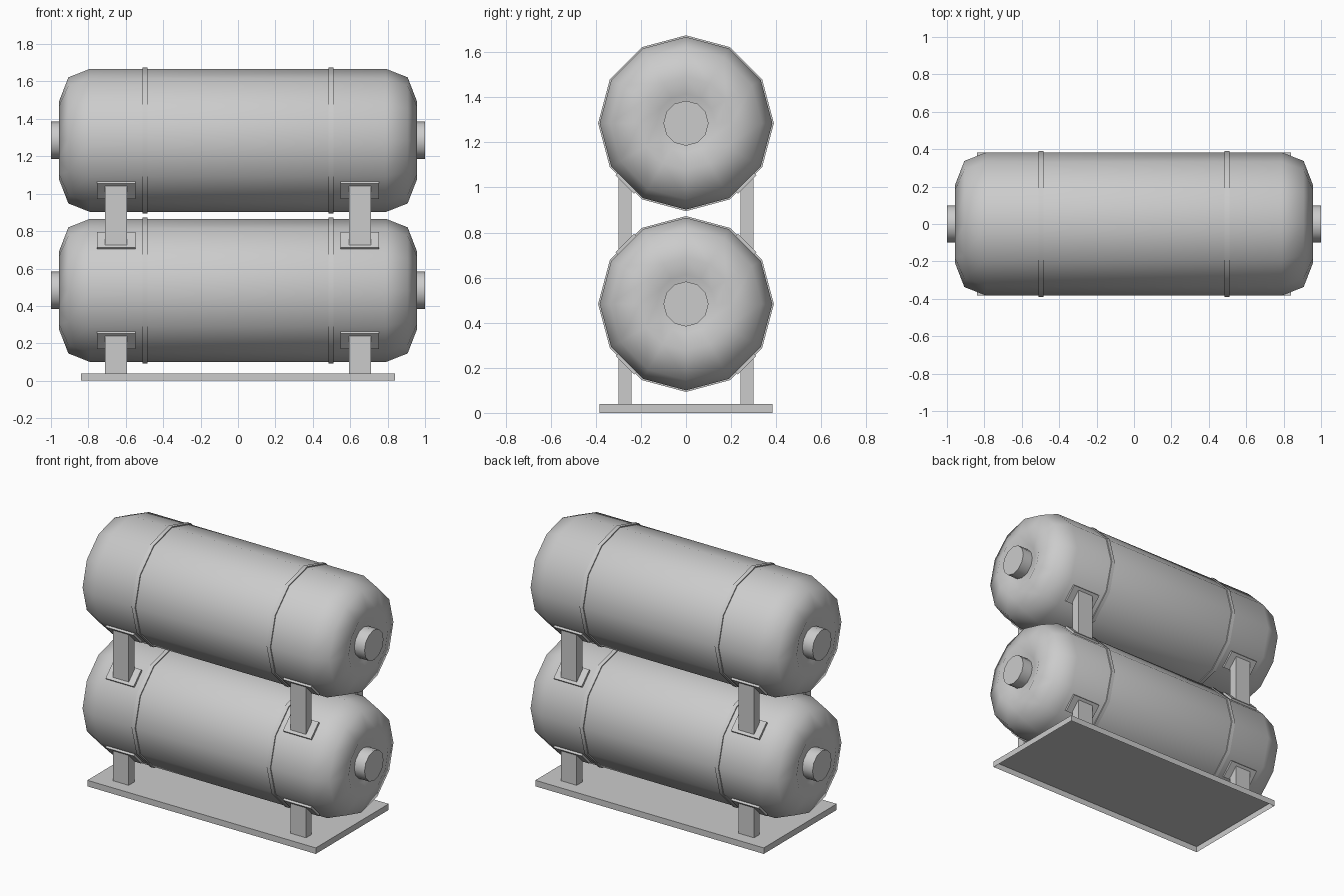
import bpy, bmesh, math
from mathutils import Matrix

if "Cube" in bpy.data.objects:
    bpy.data.objects.remove(bpy.data.objects["Cube"])

SIDES = 12


def finish(name, bm, smooth=None):
    bmesh.ops.recalc_face_normals(bm, faces=bm.faces)
    mesh = bpy.data.meshes.new(name)
    bm.to_mesh(mesh)
    bm.free()
    ob = bpy.data.objects.new(name, mesh)
    bpy.context.collection.objects.link(ob)
    if smooth:
        bpy.ops.object.select_all(action='DESELECT')
        bpy.context.view_layer.objects.active = ob
        ob.select_set(True)
        bpy.ops.object.shade_smooth_by_angle(angle=math.radians(smooth))
    return ob


def lathe(name, profile, zc, capped=True, smooth=50):
    """Turn (x, radius) points round a lengthwise axis at height zc."""
    bm = bmesh.new()
    rings = []
    for x, r in profile:
        rings.append([bm.verts.new((x, r * math.sin(a), zc + r * math.cos(a)))
                      for a in (2 * math.pi * i / SIDES for i in range(SIDES))])
    for a, b in zip(rings, rings[1:]):
        for i in range(SIDES):
            j = (i + 1) % SIDES
            bm.faces.new((a[i], a[j], b[j], b[i]))
    if capped:
        bm.faces.new(rings[0])
        bm.faces.new(rings[-1])
    return finish(name, bm, smooth)


def box(name, centre, size, tilt=0.0):
    bm = bmesh.new()
    bmesh.ops.create_cube(bm, size=1, matrix=Matrix.Translation(centre)
                          @ Matrix.Rotation(tilt, 4, 'X')
                          @ Matrix.Diagonal((*size, 1)))
    return finish(name, bm)


# base tray, open underneath
base = box("base_plate", (0, 0, 0.02), (1.68, 0.766, 0.04))
bm = bmesh.new()
bm.from_mesh(base.data)
bmesh.ops.delete(bm, geom=[f for f in bm.faces if f.normal.z < -0.9], context='FACES_ONLY')
bm.to_mesh(base.data)
bm.free()

LOW, HIGH = 0.483, 1.285
half = [(0.79, 0.383), (0.907, 0.337), (0.958, 0.206), (0.925, 0.13)]
profile = [(-x, r) for x, r in reversed(half)] + half

for label, zc in (("lower", LOW), ("upper", HIGH)):
    # tank shell with recessed ends
    lathe(label + "_tank", profile, zc)
    for s in (-1, 1):
        # end valve stub and strap
        lathe(label + "_end_stub", [(s * 0.92, 0.1), (s * 1.0, 0.1)], zc)
        lathe(label + "_strap", [(s * 0.497 + dx, r) for dx, r in
              ((-0.013, 0.375), (-0.013, 0.39), (0.013, 0.39), (0.013, 0.375))],
              zc, capped=False, smooth=40)

# legs and saddle pads, mirrored in x and y
D = 0.375 * math.sqrt(0.5)
for sx in (-1, 1):
    for sy in (-1, 1):
        x = sx * 0.652
        for name, z0, z1 in (("lower_leg", 0.04, 0.245), ("upper_leg", 0.722, 1.047)):
            box(name, (x, sy * 0.27, (z0 + z1) / 2), (0.116, 0.058, z1 - z0))
        for name, zc, up in (("lower_saddle_pad", LOW, -1), ("middle_saddle_pad", LOW, 1),
                             ("upper_saddle_pad", HIGH, -1)):
            box(name, (x, sy * D, zc + up * D), (0.206, 0.116, 0.018),
                -sy * up * math.pi / 4)
